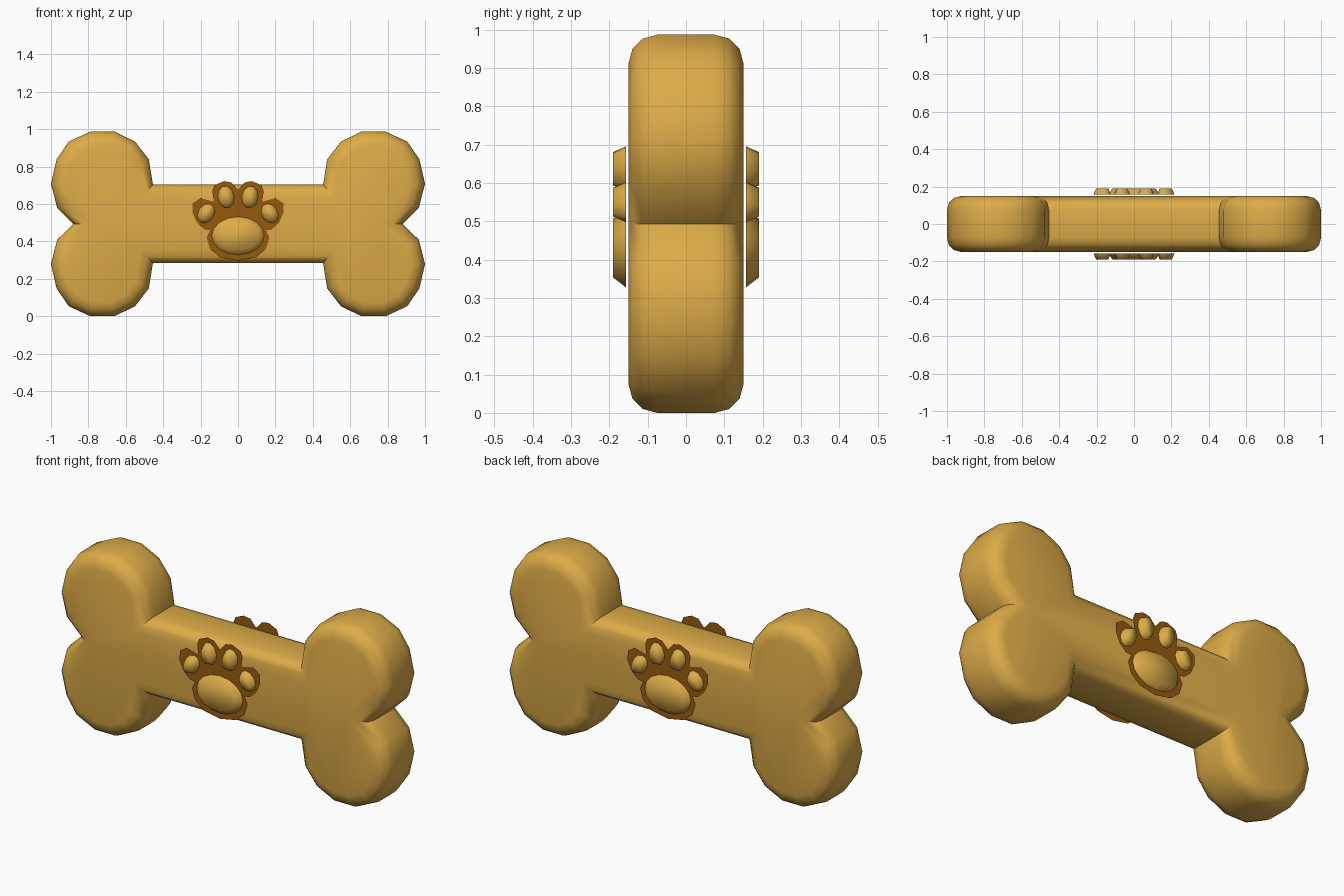
import bpy, bmesh, math

if "Cube" in bpy.data.objects:
    bpy.data.objects.remove(bpy.data.objects["Cube"], do_unlink=True)

MID = 0.4935      # height of the bone's centre line
HALF = 0.15       # half thickness of the bone
PLATE = 0.157     # depth of the paw backing


def material(name, rgb):
    m = bpy.data.materials.new(name)
    m.use_nodes = True
    m.diffuse_color = (*rgb, 1)
    bsdf = m.node_tree.nodes["Principled BSDF"]
    bsdf.inputs["Base Color"].default_value = (*rgb, 1)
    bsdf.inputs["Roughness"].default_value = 0.6
    return m


gold = material("golden biscuit", (0.72, 0.41, 0.065))
brown = material("dark caramel", (0.31, 0.105, 0.004))


def finish(bm, name, mat, angle):
    me = bpy.data.meshes.new(name)
    bm.to_mesh(me)
    bm.free()
    me.materials.append(mat)
    ob = bpy.data.objects.new(name, me)
    bpy.context.collection.objects.link(ob)
    bpy.ops.object.select_all(action='DESELECT')
    ob.select_set(True)
    bpy.context.view_layer.objects.active = ob
    bpy.ops.object.shade_smooth_by_angle(angle=math.radians(angle))
    return ob


def face(bm, points, y):
    return bm.faces.new([bm.verts.new((x, y, z)) for x, z in points])


# Bone: one quarter of the outline, mirrored, extruded and rounded at the rims
quarter = [(0.455, 0.21), (0.477, 0.345), (0.55, 0.44), (0.66, MID), (0.79, MID),
           (0.905, 0.44), (0.97, 0.345), (1.0, 0.215), (0.967, 0.085), (0.88, 0)]
right = quarter + [(x, -z) for x, z in quarter[-2::-1]]
outline = right + [(-x, -z) for x, z in right]
bm = bmesh.new()
front = face(bm, [(x, z + MID) for x, z in outline], -HALF)
ext = bmesh.ops.extrude_face_region(bm, geom=[front])
bmesh.ops.translate(bm, vec=(0, 2 * HALF, 0),
                    verts=[g for g in ext["geom"] if isinstance(g, bmesh.types.BMVert)])
if len(bm.faces) == len(outline) + 1:
    face(bm, [(x, z + MID) for x, z in outline], -HALF)
    bmesh.ops.remove_doubles(bm, verts=bm.verts, dist=0.0001)
bmesh.ops.recalc_face_normals(bm, faces=bm.faces)
rims = [e for e in bm.edges if abs(e.verts[0].co.y - e.verts[1].co.y) < 0.001]
bmesh.ops.bevel(bm, geom=rims, offset=0.075, offset_type='OFFSET', segments=3,
                profile=0.5, affect='EDGES', clamp_overlap=False)
bmesh.ops.recalc_face_normals(bm, faces=bm.faces)
finish(bm, "bone", gold, 40)

# Paw backing outline, right half from top to bottom
half = [(0.035, 0.715), (0.075, 0.722), (0.125, 0.70), (0.137, 0.67), (0.13, 0.612),
        (0.20, 0.632), (0.242, 0.605), (0.244, 0.555), (0.22, 0.50), (0.18, 0.463),
        (0.15, 0.46), (0.168, 0.42), (0.15, 0.36), (0.095, 0.315)]
paw = [(0, 0.675)] + half + [(0, 0.297)] + [(-x, z) for x, z in half[::-1]]

# Pads: name, centre x, centre z, half width, half height, tilt, sides, inset
pads = [("main_pad", 0, 0.43, 0.14, 0.102, 0, 16, 0.025)]
for side, s in (("left", 1), ("right", -1)):
    pads.append((side + "_inner_toe", s * 0.064, 0.637, 0.044, 0.06, s * 8, 10, 0.015))
    pads.append((side + "_outer_toe", s * 0.17, 0.55, 0.043, 0.056, -s * 32, 10, 0.015))


def oval(cx, cz, rx, rz, tilt, n):
    c, s = math.cos(math.radians(tilt)), math.sin(math.radians(tilt))
    ring = [(rx * math.cos(math.tau * i / n), rz * math.sin(math.tau * i / n))
            for i in range(n)]
    return [(cx + u * c + v * s, cz - u * s + v * c) for u, v in ring]


for where, d in (("front", -1), ("back", 1)):
    # Flat backing, facing outwards
    bm = bmesh.new()
    f = face(bm, paw, d * PLATE)
    f.normal_update()
    if f.normal.y * d < 0:
        f.normal_flip()
    finish(bm, where + "_paw_backing", brown, 30)
    # Raised pads with sloped sides, shaded soft like cushions
    for name, cx, cz, rx, rz, tilt, n, inset in pads:
        bm = bmesh.new()
        base = face(bm, oval(cx, cz, rx, rz, tilt, n), d * PLATE)
        top = face(bm, oval(cx, cz, rx - inset, rz - inset, tilt, n), d * 0.19)
        a, b = base.verts[:], top.verts[:]
        for i in range(n):
            j = (i + 1) % n
            bm.faces.new((a[i], a[j], b[j], b[i]))
        bmesh.ops.recalc_face_normals(bm, faces=bm.faces)
        bm.faces.remove(base)
        finish(bm, where + "_" + name, gold, 80)
